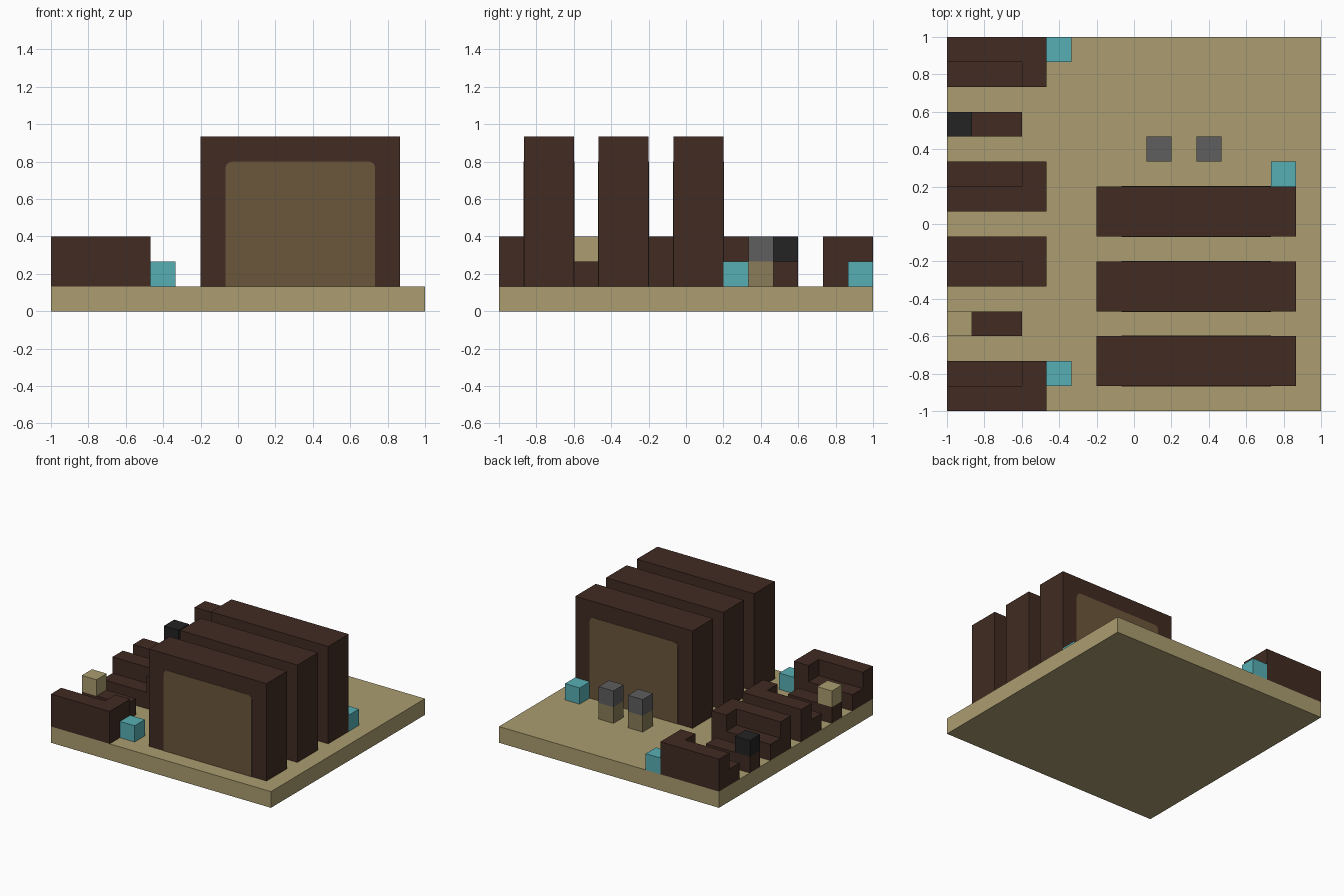
import bpy, bmesh, math
from mathutils import Vector

cube = bpy.data.objects.get("Cube")
if cube:
    bpy.data.objects.remove(cube, do_unlink=True)

U = 2 / 15      # one floor tile
HALF = 7.5      # tiles from corner to centre


def material(name, r, g, b):
    def linear(c):
        c /= 255
        return c / 12.92 if c < 0.04 else ((c + 0.055) / 1.055) ** 2.4
    colour = (linear(r), linear(g), linear(b), 1)
    m = bpy.data.materials.new(name)
    m.use_nodes = True
    m.diffuse_color = colour
    m.node_tree.nodes["Principled BSDF"].inputs["Base Color"].default_value = colour
    return m


tan = material("tan", 171, 157, 112)
dark_wood = material("dark wood", 65, 43, 34)
panel_wood = material("panel wood", 107, 87, 59)
stool_wood = material("stool wood", 138, 124, 88)
teal = material("teal", 87, 175, 180)
grey = material("grey", 94, 94, 94)
black = material("black", 35, 35, 35)


def prism(name, mat, outline, lo, hi, upright=False):
    """Extrude an outline in tiles: a plan along z, or an elevation along y."""
    def place(a, b, c):
        x, y, z = (a, c, b) if upright else (a, b, c)
        return Vector((x - HALF, y - HALF, z)) * U
    bm = bmesh.new()
    face = bm.faces.new([bm.verts.new(place(a, b, lo)) for a, b in outline])
    grown = bmesh.ops.extrude_face_region(bm, geom=[face])["geom"]
    top = [v for v in grown if isinstance(v, bmesh.types.BMVert)]
    bmesh.ops.translate(bm, verts=top, vec=place(0, 0, hi) - place(0, 0, lo))
    # extruding a single face keeps or drops its start cap: make sure it is closed
    bmesh.ops.holes_fill(bm, edges=bm.edges[:])
    bmesh.ops.recalc_face_normals(bm, faces=bm.faces[:])
    mesh = bpy.data.meshes.new(name)
    bm.to_mesh(mesh)
    bm.free()
    mesh.materials.append(mat)
    obj = bpy.data.objects.new(name, mesh)
    bpy.context.collection.objects.link(obj)
    return obj


def box(name, mat, x0, x1, y0, y1, z0, z1):
    return prism(name, mat, [(x0, y0), (x1, y0), (x1, y1), (x0, y1)], z0, z1)


# Floor slab
box("floor", tan, 0, 15, 0, 15, 0, 1)

# Tall bookcases with an arched-corner panel on both long sides
R = 0.25
panel = [(7, 1), (13, 1)]
for cx, start in ((13 - R, 0), (7 + R, 90)):
    for step in range(4):
        t = math.radians(start + step * 30)
        panel.append((cx + R * math.cos(t), 6 - R + R * math.sin(t)))
THIN = 0.02
for y in (1, 4, 7):
    box("bookcase", dark_wood, 6, 14, y, y + 2, 1, 7)
    prism("bookcase_front_panel", panel_wood, panel, y - THIN, y, True)
    prism("bookcase_back_panel", panel_wood, panel, y + 2, y + 2 + THIN, True)

# Booth benches: an L of backrest and side wall around a low seat
for y, facing in ((0, 1), (7, -1), (8, 1), (15, -1)):
    mid, front = y + facing, y + 2 * facing
    wall = [(0, y), (4, y), (4, front), (3, front), (3, mid), (0, mid)]
    prism("bench_back", dark_wood, wall, 1, 3)
    box("bench_seat", dark_wood, 0, 3, mid, front, 1, 2)

# Booth tables with a block at the wall end
for y, mat in ((3, tan), (11, black)):
    box("table", dark_wood, 0, 3, y, y + 1, 1, 2)
    box("table_block", mat, 0, 1, y, y + 1, 2, 3)

# Teal floor blocks
for x, y in ((4, 1), (4, 14), (13, 9)):
    box("floor_block", teal, x, x + 1, y, y + 1, 1, 2)

# Stands with grey tops
for x in (8, 10):
    box("stand", stool_wood, x, x + 1, 10, 11, 1, 2)
    box("stand_top", grey, x, x + 1, 10, 11, 2, 3)
